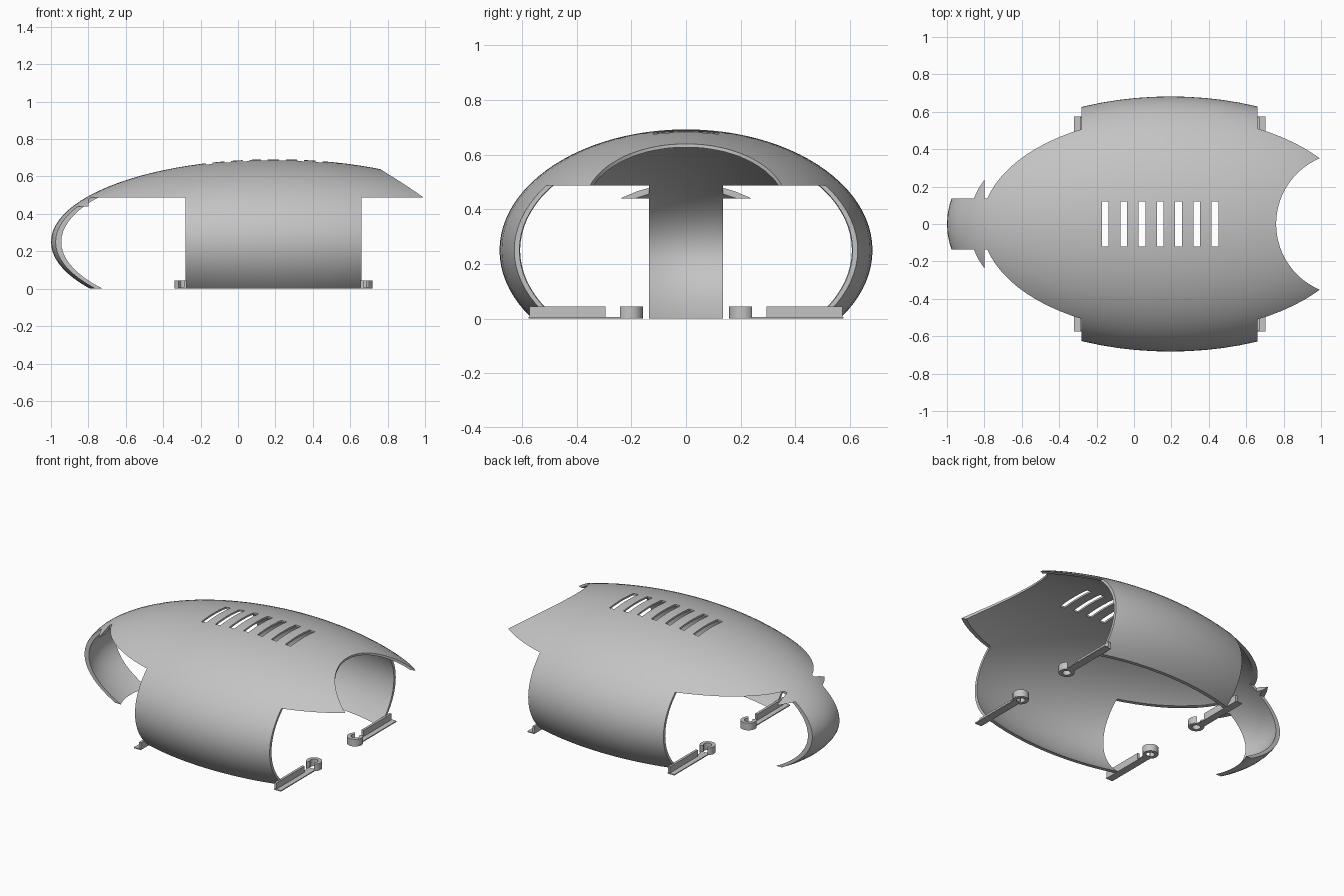
import bpy, bmesh, math
from mathutils import Matrix

if "Cube" in bpy.data.objects:
    bpy.data.objects.remove(bpy.data.objects["Cube"], do_unlink=True)

grey = bpy.data.materials.new("light grey")
grey.use_nodes = True
grey.diffuse_color = (0.55, 0.55, 0.55, 1)
grey.node_tree.nodes["Principled BSDF"].inputs["Base Color"].default_value = grey.diffuse_color

CENTRE = (0.195, 0, 0.25)
RADII = (1.195, 0.682, 0.442)
TRIM_Z = 0.487          # lower rim of the canopy ends
BAY_BACK, BAY_FRONT = -0.28, 0.66
TAIL_HALF = 0.135


def finish(name, bm):
    bmesh.ops.recalc_face_normals(bm, faces=bm.faces)
    mesh = bpy.data.meshes.new(name)
    bm.to_mesh(mesh)
    bm.free()
    mesh.materials.append(grey)
    ob = bpy.data.objects.new(name, mesh)
    bpy.context.collection.objects.link(ob)
    return ob


def add_box(bm, x, y, z):
    size = [b - a for a, b in (x, y, z)]
    mid = [(a + b) / 2 for a, b in (x, y, z)]
    bmesh.ops.create_cube(bm, size=1, matrix=Matrix.Translation(mid) @ Matrix.Diagonal((*size, 1)))


def box(name, x, y, z):
    bm = bmesh.new()
    add_box(bm, x, y, z)
    return finish(name, bm)


def ellipsoid(name, scale):
    bm = bmesh.new()
    radii = [r * scale for r in RADII]
    bmesh.ops.create_uvsphere(bm, u_segments=80, v_segments=48, radius=1,
                              matrix=Matrix.Translation(CENTRE) @ Matrix.Diagonal((*radii, 1)))
    return finish(name, bm)


def cylinder(name, x, y, radius):
    bm = bmesh.new()
    bmesh.ops.create_cone(bm, cap_ends=True, segments=96, radius1=radius, radius2=radius,
                          depth=2, matrix=Matrix.Translation((x, y, 0.5)))
    return finish(name, bm)


def activate(ob):
    bpy.ops.object.select_all(action='DESELECT')
    bpy.context.view_layer.objects.active = ob
    ob.select_set(True)


def cut(ob, cutter):
    cutter.hide_render = True
    mod = ob.modifiers.new("cut", 'BOOLEAN')
    mod.operation = 'DIFFERENCE'
    mod.solver = 'EXACT'
    mod.object = cutter
    activate(ob)
    bpy.ops.object.modifier_apply(modifier=mod.name)
    bpy.data.objects.remove(cutter, do_unlink=True)


# Canopy: hollow egg, trimmed to the bay walls, the tail strip and the raised ends
shell = ellipsoid("canopy_shell", 1)
cut(shell, ellipsoid("inner_cutter", 0.975))
cut(shell, box("ground_cutter", (-2, 2), (-1, 1), (-1, 0)))
cut(shell, box("front_cutter", (BAY_FRONT, 2), (-1, 1), (-1, TRIM_Z)))
for side in (-1, 1):
    span = sorted((side * TAIL_HALF, side * 1.1))
    cut(shell, box("rear_cutter", (-0.8, BAY_BACK), span, (-1, TRIM_Z)))
    cut(shell, box("tail_cutter", (-2, -0.75), span, (-1, 0.44)))

# Round front opening and the row of vents
cut(shell, cylinder("mouth_cutter", 1.141, 0, 0.381))
for i in range(7):
    x = -0.153 + i * 0.0977
    cut(shell, box("vent_cutter", (x - 0.018, x + 0.018), (-0.12, 0.12), (0.5, 1)))

activate(shell)
bpy.ops.object.shade_smooth_by_angle(angle=math.radians(30))


def add_ring(bm, x, y, z0, z1, outer, inner, gap, facing):
    """Ring with an optional gap, facing the given angle."""
    n = 24
    start, sweep = facing + gap / 2, 2 * math.pi - gap
    rows = []
    for i in range(n + 1):
        a = start + sweep * i / n
        rows.append([bm.verts.new((x + r * math.cos(a), y + r * math.sin(a), z))
                     for r, z in ((outer, z0), (outer, z1), (inner, z1), (inner, z0))])
    for p, q in zip(rows, rows[1:]):
        for k in range(4):
            bm.faces.new((p[k], p[k - 1], q[k - 1], q[k]))
    if gap:
        bm.faces.new(rows[0])
        bm.faces.new(rows[-1])
    else:
        bmesh.ops.remove_doubles(bm, verts=[v for row in rows for v in row], dist=1e-5)


# Four feet: thin strip, upright rib and an open clip ring at the inner end
for end, x in (("rear", BAY_BACK), ("front", BAY_FRONT)):
    out = 1 if end == "front" else -1
    for side_name, side in (("left", 1), ("right", -1)):
        def across(a, b):
            return sorted((side * a, side * b))

        def along(a, b):
            return sorted((x + out * a, x + out * b))

        bm = bmesh.new()
        add_box(bm, along(-0.005, 0.042), across(0.24, 0.576), (0, 0.006))
        add_box(bm, along(-0.005, 0.010), across(0.295, 0.572), (0.004, 0.045))
        ring_x, ring_y = x + out * 0.013, side * 0.204
        add_ring(bm, ring_x, ring_y, 0, 0.006, 0.046, 0.024, 0, 0)
        add_ring(bm, ring_x, ring_y, 0.004, 0.045, 0.046, 0.024,
                 math.radians(70), side * math.pi / 2)
        foot = finish(f"{end}_{side_name}_foot", bm)
        activate(foot)
        bpy.ops.object.shade_smooth_by_angle(angle=math.radians(30))
